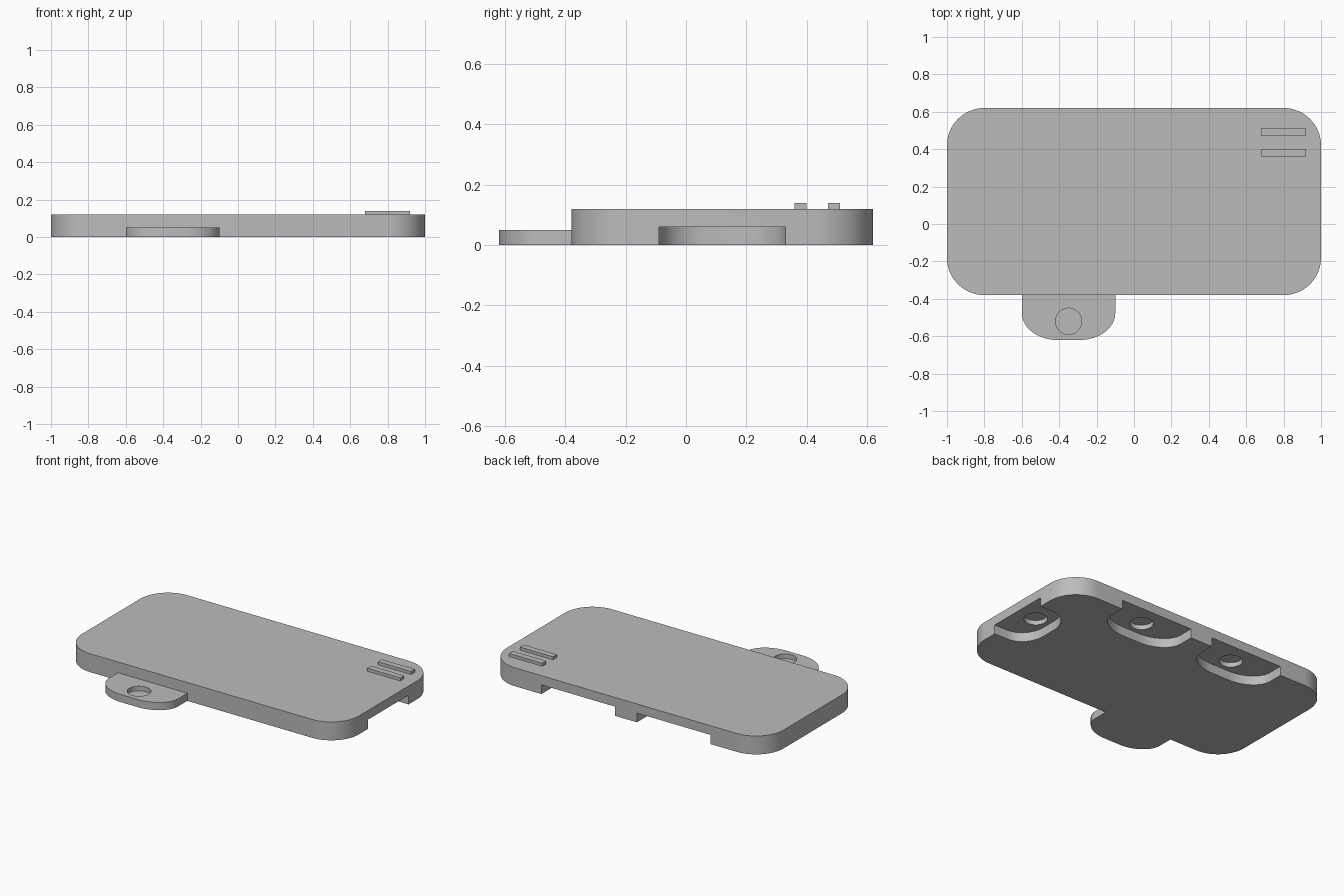
import bpy
import bmesh
from math import cos, sin, pi, radians
from mathutils import Matrix

cube = bpy.data.objects.get("Cube")
if cube:
    bpy.data.objects.remove(cube, do_unlink=True)

grey = bpy.data.materials.new("plain grey")
grey.use_nodes = True
GREY = (0.5, 0.5, 0.5, 1)
grey.diffuse_color = GREY
grey.node_tree.nodes["Principled BSDF"].inputs["Base Color"].default_value = GREY


def arc(cx, cy, rx, ry, start, steps=16):
    """Quarter ellipse, counter-clockwise from the start angle."""
    angles = [start + i / steps * pi / 2 for i in range(steps + 1)]
    return [(cx + rx * cos(a), cy + ry * sin(a)) for a in angles]


def prism(name, outline, z0, z1, place=Matrix()):
    """Extrude a flat outline from z0 to z1."""
    bm = bmesh.new()
    base = bm.faces.new([bm.verts.new((x, y, z0)) for x, y in outline])
    top = bmesh.ops.extrude_face_region(bm, geom=[base])["geom"]
    verts = [v for v in top if isinstance(v, bmesh.types.BMVert)]
    bmesh.ops.translate(bm, verts=verts, vec=(0, 0, z1 - z0))
    bm.transform(place)
    bmesh.ops.recalc_face_normals(bm, faces=bm.faces)
    mesh = bpy.data.meshes.new(name)
    bm.to_mesh(mesh)
    bm.free()
    mesh.materials.append(grey)
    obj = bpy.data.objects.new(name, mesh)
    bpy.context.collection.objects.link(obj)
    return obj


def tongue(width, depth, root=0.0):
    """Tongue pointing to -y with rounded end corners; root extends it to +y."""
    h, rx, ry = width / 2, width * 0.38, 0.145
    return ([(h, root), (-h, root)]
            + arc(-h + rx, -depth + ry, rx, ry, pi)
            + arc(h - rx, -depth + ry, rx, ry, 1.5 * pi))


def disc(radius, x=0, y=0):
    return [(x + radius * cos(i * pi / 24), y + radius * sin(i * pi / 24)) for i in range(48)]


def cut(target, cutter):
    cutter.hide_render = True
    mod = target.modifiers.new("cut", "BOOLEAN")
    mod.operation = "DIFFERENCE"
    mod.solver = "EXACT"
    mod.object = cutter
    bpy.context.view_layer.objects.active = target
    bpy.ops.object.modifier_apply(modifier=mod.name)
    bpy.data.objects.remove(cutter, do_unlink=True)


def smooth(obj):
    bpy.ops.object.select_all(action="DESELECT")
    obj.select_set(True)
    bpy.context.view_layer.objects.active = obj
    bpy.ops.object.shade_smooth_by_angle(angle=radians(30))


# Rounded plate
R, HX, Y0, Y1, TOP = 0.2, 1.0, -0.38, 0.62, 0.12
plate = prism("plate",
              arc(HX - R, Y1 - R, R, R, 0) + arc(R - HX, Y1 - R, R, R, pi / 2)
              + arc(R - HX, Y0 + R, R, R, pi) + arc(HX - R, Y0 + R, R, R, 1.5 * pi),
              0, TOP)

# Sockets under the back and right edges, each with a round magnet recess
sockets = [(-0.345, Y1, 0, 0.53), (0.345, Y1, 0, 0.53), (HX, 0.12, -pi / 2, 0.42)]
for x, y, turn, width in sockets:
    place = Matrix.Translation((x, y, 0)) @ Matrix.Rotation(turn, 4, "Z")
    cut(plate, prism("socket_cutter", tongue(width, 0.24, 0.1), -0.05, 0.06, place))
    cut(plate, prism("recess_cutter", disc(0.07, 0, -0.14), 0.03, 0.09, place))
smooth(plate)

# Front tab with its magnet recess
place = Matrix.Translation((-0.35, Y0, 0))
tab = prism("front_tab", tongue(0.5, 0.24), 0, 0.05, place)
cut(tab, prism("recess_cutter", disc(0.07, 0, -0.14), 0.02, 0.1, place))
smooth(tab)

# Raised grip bars
for name, y in (("front_grip_bar", 0.36), ("back_grip_bar", 0.47)):
    prism(name, [(0.68, y), (0.92, y), (0.92, y + 0.04), (0.68, y + 0.04)], TOP, 0.14)
